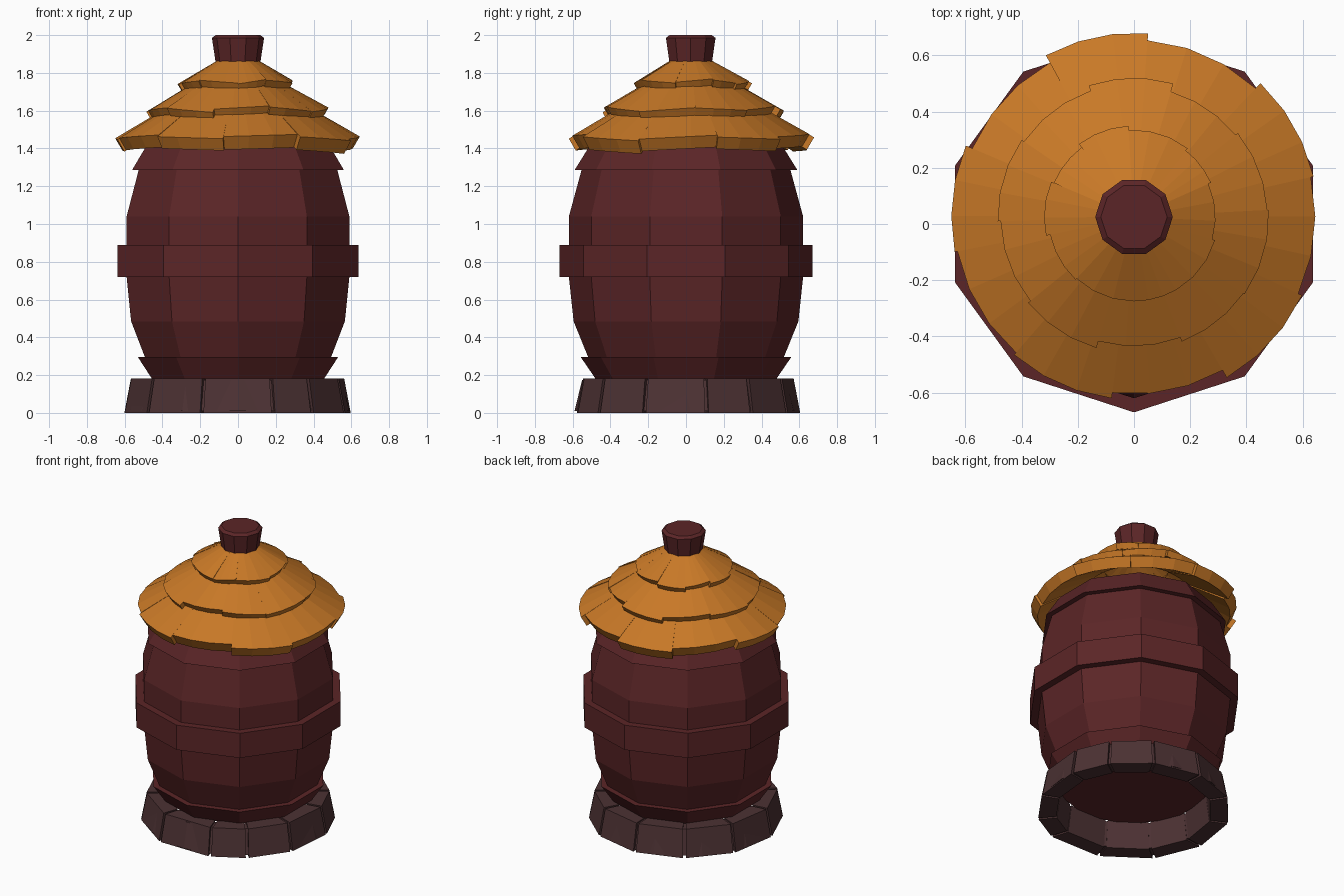
import bpy, bmesh, math, random

if "Cube" in bpy.data.objects:
    bpy.data.objects.remove(bpy.data.objects["Cube"])

random.seed(4)


def material(name, rgb):
    m = bpy.data.materials.new(name)
    m.diffuse_color = (*rgb, 1)
    m.use_nodes = True
    m.node_tree.nodes["Principled BSDF"].inputs["Base Color"].default_value = m.diffuse_color
    return m


RED = material("dark red wood", (0.105, 0.0185, 0.02))
STONE = material("brown stone", (0.072, 0.031, 0.033))
ORANGE = material("orange shingle", (0.58, 0.19, 0.02))


def finish(bm, name, mat):
    bmesh.ops.recalc_face_normals(bm, faces=bm.faces)
    me = bpy.data.meshes.new(name)
    bm.to_mesh(me)
    bm.free()
    me.materials.append(mat)
    ob = bpy.data.objects.new(name, me)
    bpy.context.collection.objects.link(ob)
    return ob


def lathe(name, profile, mat, sides, start=0.0, cy=0.0, closed=False):
    """Spin an (r, z) profile; cap the ends or close it into a ring."""
    bm = bmesh.new()
    rings = []
    for r, z in profile:
        ring = []
        for i in range(sides):
            a = math.radians(start) + math.tau * i / sides
            ring.append(bm.verts.new((r * math.cos(a), cy + r * math.sin(a), z)))
        rings.append(ring)
    pairs = list(zip(rings, rings[1:]))
    if closed:
        pairs.append((rings[-1], rings[0]))
    for lo, hi in pairs:
        for i in range(sides):
            j = (i + 1) % sides
            bm.faces.new((lo[i], lo[j], hi[j], hi[i]))
    if not closed:
        bm.faces.new(rings[0][::-1])
        bm.faces.new(rings[-1])
    return finish(bm, name, mat)


def add_sector(bm, a0, a1, section, steps, cy=0.0):
    """Solid wedge: section(t) gives a 4-point (r, z) loop along the arc."""
    cols = []
    for k in range(steps + 1):
        t = k / steps
        a = math.radians(a0 + (a1 - a0) * t)
        cols.append([bm.verts.new((r * math.cos(a), cy + r * math.sin(a), z))
                     for r, z in section(t)])
    for c, d in zip(cols, cols[1:]):
        for i in range(4):
            j = (i + 1) % 4
            bm.faces.new((c[i], c[j], d[j], d[i]))
    bm.faces.new(cols[0])
    bm.faces.new(cols[-1][::-1])


# barrel body with flared lips at the bottom and top
lathe("barrel_body", [(0.475, 0.175), (0.557, 0.295), (0.518, 0.295), (0.595, 0.485),
                      (0.62, 0.72), (0.62, 1.04), (0.553, 1.285), (0.59, 1.285),
                      (0.50, 1.43)], RED, 10, -90)

# middle hoop
lathe("barrel_hoop", [(0.60, 0.72), (0.67, 0.72), (0.67, 0.89), (0.60, 0.89)],
      RED, 10, -90, closed=True)

# base ring of uneven stone blocks
gaps = [-142, -108.5, -72, -49.5, -21.5, 10.5, 35, 62, 93, 124, 155, 187, 218]
bm = bmesh.new()
for a0, a1 in zip(gaps, gaps[1:]):
    add_sector(bm, a0 + 0.9, a1 - 0.9,
               lambda t: [(0.49, 0), (0.605, 0), (0.57, 0.183), (0.465, 0.183)], 1)
finish(bm, "base_stones", STONE)
lathe("base_core", [(0.495, 0.01), (0.59, 0.01), (0.55, 0.175), (0.47, 0.175)],
      STONE, 24, closed=True)

# three tiers of roof shingles
ROOF_Y = 0.025
NR, NZ = 0.505, 0.863      # roof slope normal
SLOPE = 0.585


def shingle_tier(name, angles, radii, z_out, r_out, r_in, thick):
    bm = bmesh.new()
    for i, a0 in enumerate(angles):
        a1 = angles[(i + 1) % len(angles)]
        if a1 < a0:
            a1 += 360
        ro = radii[i]
        tilt = random.uniform(0.004, 0.012) * (1 if i % 2 else -1)
        th = thick * random.uniform(0.92, 1.05)

        def section(t):
            lift = tilt * (2 * t - 1)
            zi = z_out + (r_out - r_in) * SLOPE
            zo = z_out + (r_out - ro) * SLOPE + lift
            return [(r_in, zi), (ro, zo), (ro - th * NR, zo - th * NZ),
                    (max(r_in - th * NR, 0.04), zi - th * NZ)]
        add_sector(bm, a0, a1, section, 3, ROOF_Y)
    finish(bm, name, ORANGE)


shingle_tier("roof_tier_low",
             [12.7, 46.6, 85.6, 118.6, 157, 191, 229, 263, 300, 335],
             [0.655, 0.63, 0.655, 0.625, 0.65, 0.64, 0.65, 0.63, 0.66, 0.645],
             1.46, 0.645, 0.36, 0.078)
shingle_tier("roof_tier_mid",
             [3, 39, 73.6, 109, 145.5, 181.8, 219, 254, 291, 325],
             [0.475, 0.465, 0.495, 0.475, 0.485, 0.475, 0.485, 0.46, 0.475, 0.48],
             1.605, 0.48, 0.22, 0.045)
shingle_tier("roof_tier_top",
             [24, 52, 93.6, 127, 157, 192, 227, 270, 300, 344],
             [0.30, 0.31, 0.325, 0.31, 0.32, 0.305, 0.30, 0.30, 0.30, 0.29],
             1.748, 0.31, 0.09, 0.042)

# knob on top of the roof
lathe("roof_knob", [(0.115, 1.82), (0.119, 1.86), (0.138, 1.985), (0.118, 2.0)],
      RED, 10, 0, ROOF_Y)
